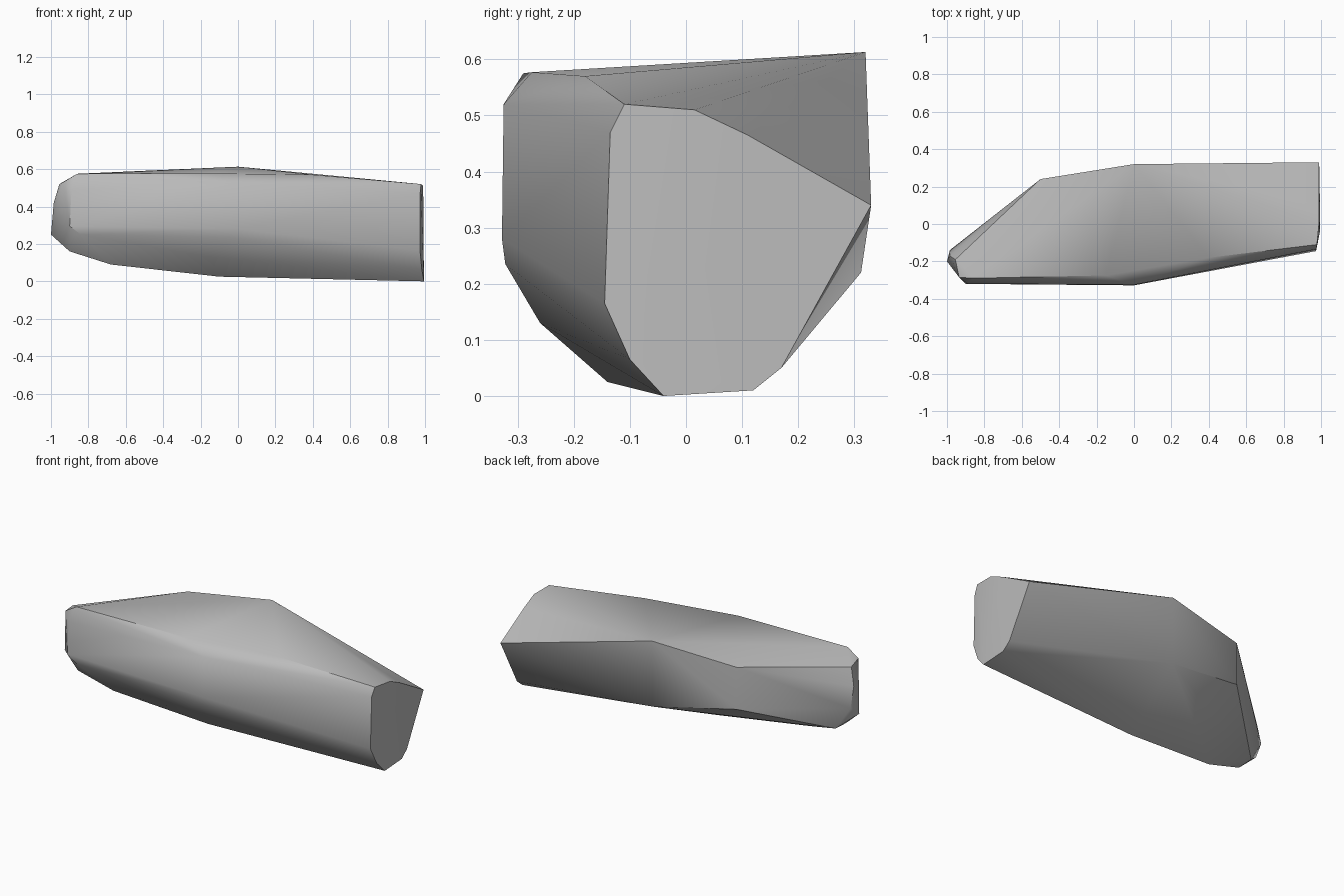
import bpy, bmesh, math

if "Cube" in bpy.data.objects:
    bpy.data.objects.remove(bpy.data.objects["Cube"], do_unlink=True)

stone = bpy.data.materials.new("grey_stone")
stone.use_nodes = True
grey = (0.5, 0.5, 0.5, 1)
stone.diffuse_color = grey
stone.node_tree.nodes["Principled BSDF"].inputs["Base Color"].default_value = grey

# Broad cut end: outline in y, z
end_outline = [(-.04, 0), (.12, .01), (.17, .05), (.33, .34), (.11, .465),
               (.015, .51), (-.11, .52), (-.135, .47), (-.145, .165), (-.1, .065)]
corners = [(min(1, .99 + .17 * min(y + .04, 0) + .02 * max(.2 - z, 0)), y, z)
           for y, z in end_outline]

# Top edge, front and rear
corners += [(-.86, -.29, .575), (-.15, -.275, .577), (.4, -.18, .57),
            (0, .32, .613), (-.5, .24, .56)]
# Front face and its rounded underside
corners += [(-.89, -.32, .49), (0, -.325, .52), (-.9, -.32, .295),
            (0, -.328, .28), (-.05, -.322, .235), (-.84, -.315, .25),
            (-.15, -.26, .13), (-.68, -.2, .09), (-.1, -.14, .025)]
# Rear face, lower edge
corners += [(0, .312, .22), (-.5, .24, .31)]
# Narrow chipped end
corners += [(-1, -.2, .25), (-.985, -.14, .3), (-.985, -.17, .42),
            (-.955, -.19, .52), (-.935, -.285, .53), (-.9, -.12, .165),
            (-.9, -.22, .16)]

# Wrap the corners into a faceted boulder
bm = bmesh.new()
for c in corners:
    bm.verts.new(c)
hull = bmesh.ops.convex_hull(bm, input=bm.verts[:])
loose = {v for v in hull["geom_interior"] + hull["geom_unused"]
         if isinstance(v, bmesh.types.BMVert)}
bmesh.ops.delete(bm, geom=list(loose), context="VERTS")
bmesh.ops.dissolve_limit(bm, angle_limit=math.radians(2),
                         verts=bm.verts[:], edges=bm.edges[:])
bmesh.ops.recalc_face_normals(bm, faces=bm.faces[:])
mesh = bpy.data.meshes.new("boulder")
bm.to_mesh(mesh)
bm.free()
mesh.materials.append(stone)
boulder = bpy.data.objects.new("boulder", mesh)
bpy.context.collection.objects.link(boulder)

# Soft worn ridges, sharp breaks
bpy.context.view_layer.objects.active = boulder
boulder.select_set(True)
bpy.ops.object.shade_smooth_by_angle(angle=math.radians(35))
